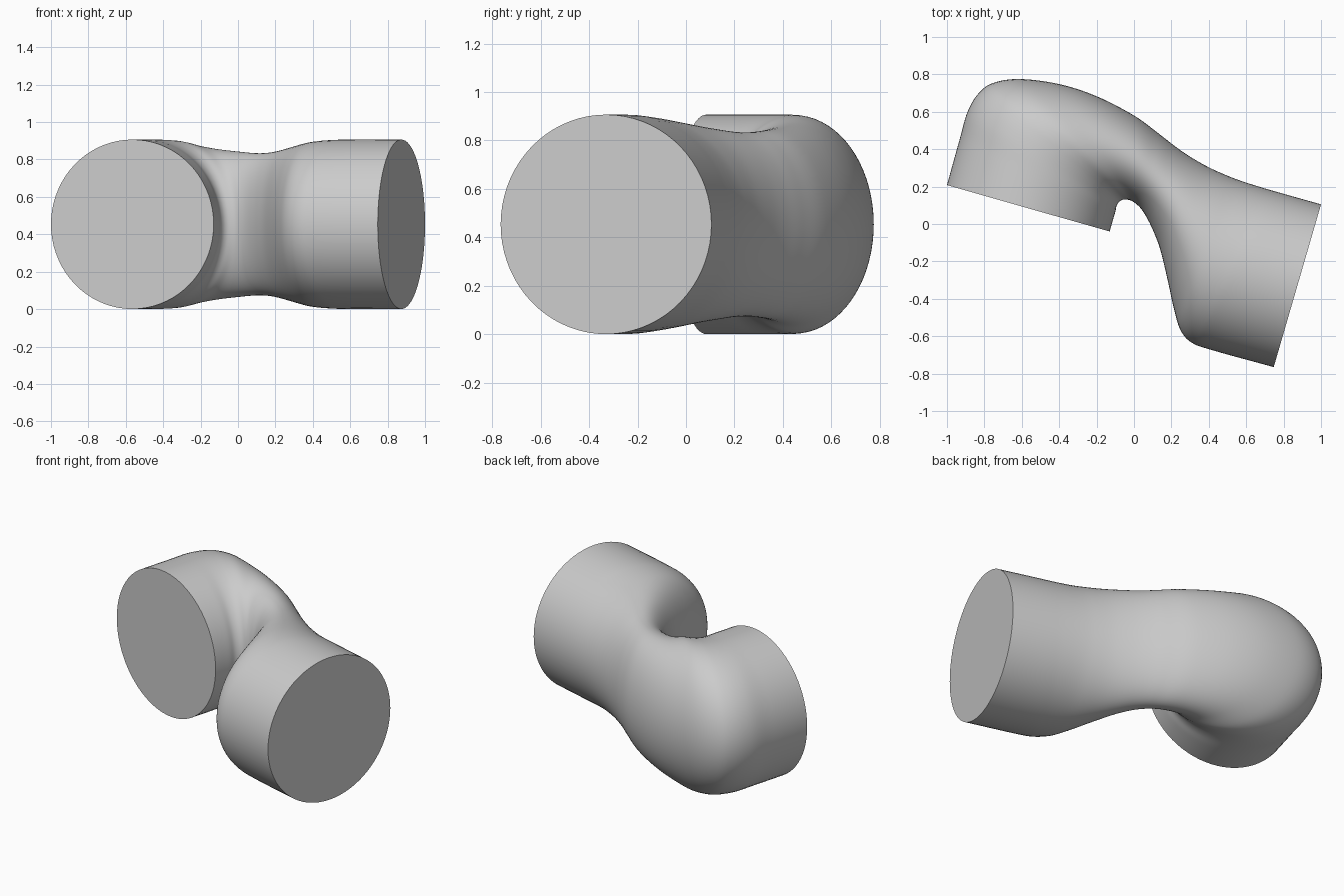
import bpy, bmesh, math
from mathutils import Vector

if "Cube" in bpy.data.objects:
    bpy.data.objects.remove(bpy.data.objects["Cube"])

SIDES, STEPS, ZC = 72, 6, 0.4535

# Stations along the pipe: outer x, outer y, inner x, inner y, half height
stations = [Vector(s) for s in (
    (-1.00, 0.208, -0.13, -0.04, 0.453),
    (-0.965, 0.335, -0.113, 0.02, 0.453),
    (-0.93, 0.46, -0.10, 0.065, 0.453),
    (-0.89, 0.60, -0.092, 0.10, 0.453),
    (-0.83, 0.70, -0.078, 0.12, 0.453),
    (-0.75, 0.755, -0.06, 0.13, 0.452),
    (-0.61, 0.775, -0.04, 0.131, 0.445),
    (-0.40, 0.748, -0.015, 0.125, 0.418),
    (-0.20, 0.683, 0.008, 0.11, 0.400),
    (0.00, 0.58, 0.035, 0.085, 0.387),
    (0.13, 0.485, 0.065, 0.04, 0.380),
    (0.22, 0.415, 0.10, -0.03, 0.382),
    (0.30, 0.36, 0.14, -0.135, 0.393),
    (0.40, 0.303, 0.18, -0.30, 0.412),
    (0.50, 0.258, 0.215, -0.46, 0.431),
    (0.58, 0.228, 0.25, -0.57, 0.443),
    (0.68, 0.196, 0.31, -0.635, 0.450),
    (0.78, 0.167, 0.42, -0.675, 0.453),
    (1.00, 0.105, 0.747, -0.765, 0.453))]


def smooth_path(pts, steps):
    """Catmull-Rom interpolation through the stations."""
    p = [2 * pts[0] - pts[1]] + pts + [2 * pts[-1] - pts[-2]]
    out = []
    for i in range(1, len(p) - 2):
        a, b, c, d = p[i - 1:i + 3]
        for k in range(steps):
            t = k / steps
            out.append(0.5 * (2 * b + (c - a) * t + (2 * a - 5 * b + 4 * c - d) * t**2
                              + (3 * b - a - 3 * c + d) * t**3))
    return out + [pts[-1]]


# Loft elliptical rings between the outer and inner outline
bm = bmesh.new()
rings = []
for ox, oy, ix, iy, h in smooth_path(stations, STEPS):
    mid = Vector(((ox + ix) / 2, (oy + iy) / 2, ZC))
    half = Vector(((ox - ix) / 2, (oy - iy) / 2, 0))
    rings.append([bm.verts.new(mid + half * math.cos(a) + Vector((0, 0, h * math.sin(a))))
                  for a in (2 * math.pi * k / SIDES for k in range(SIDES))])
for r, s in zip(rings, rings[1:]):
    for k in range(SIDES):
        n = (k + 1) % SIDES
        bm.faces.new((r[k], r[n], s[n], s[k]))

# Flat end caps
bm.faces.new(rings[0])
bm.faces.new(rings[-1])
bmesh.ops.recalc_face_normals(bm, faces=bm.faces)

mesh = bpy.data.meshes.new("pipe_elbow")
bm.to_mesh(mesh)
bm.free()
pipe = bpy.data.objects.new("pipe_elbow", mesh)
bpy.context.collection.objects.link(pipe)
bpy.context.view_layer.objects.active = pipe
pipe.select_set(True)
bpy.ops.object.shade_smooth_by_angle(angle=math.radians(35))
